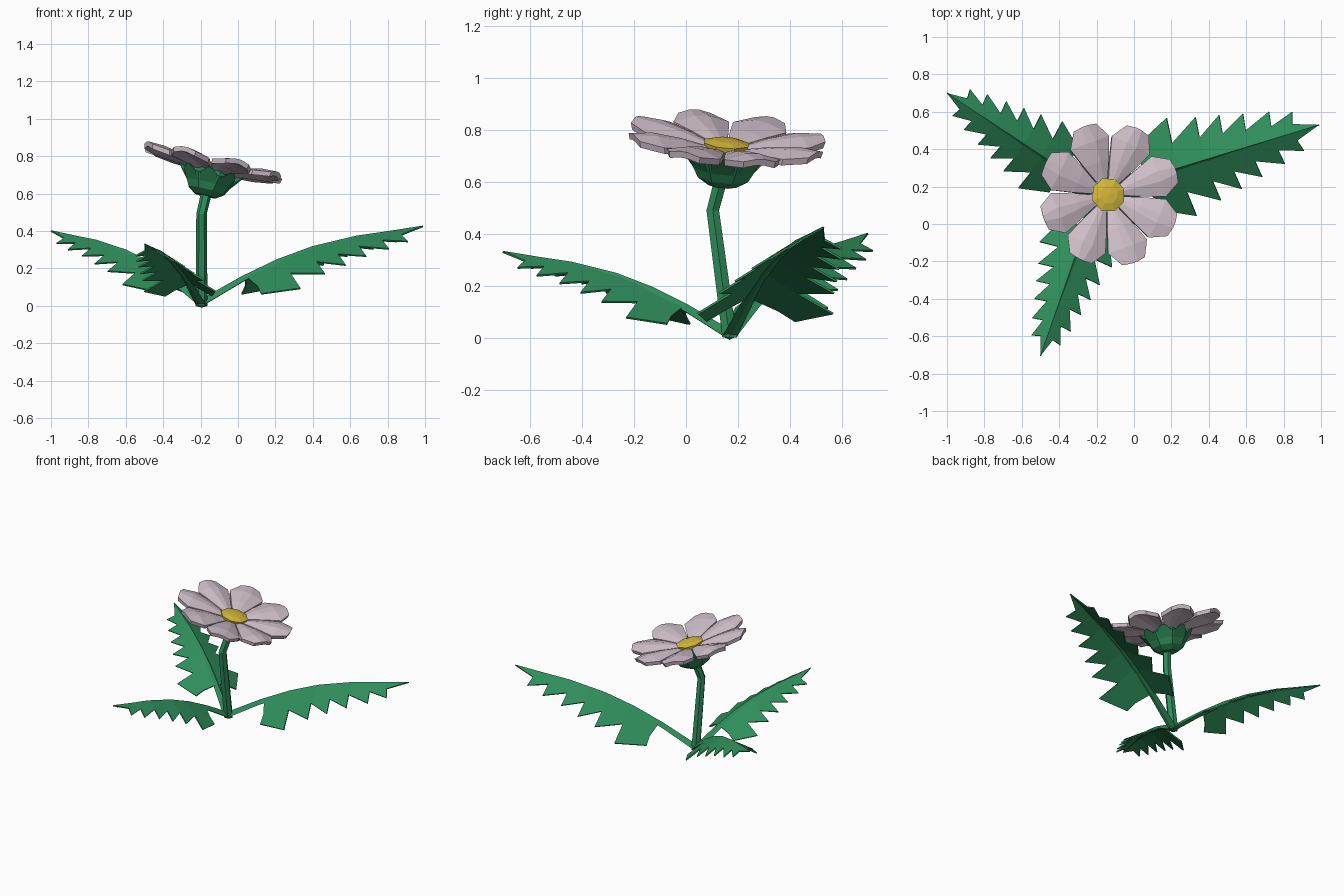
import bpy, bmesh, math
from mathutils import Vector, Matrix

if "Cube" in bpy.data.objects:
    bpy.data.objects.remove(bpy.data.objects["Cube"])


def material(name, rgb):
    m = bpy.data.materials.new(name)
    m.diffuse_color = (*rgb, 1)
    m.use_nodes = True
    m.node_tree.nodes["Principled BSDF"].inputs["Base Color"].default_value = m.diffuse_color
    return m


GREEN = material("leaf green", (0.028, 0.27, 0.105))
PINK = material("pale petal pink", (0.64, 0.53, 0.60))
YELLOW = material("pollen yellow", (0.68, 0.49, 0.045))


def finish(name, bm, mat, matrix=None):
    bmesh.ops.remove_doubles(bm, verts=bm.verts, dist=1e-5)
    bmesh.ops.recalc_face_normals(bm, faces=bm.faces)
    me = bpy.data.meshes.new(name)
    bm.to_mesh(me)
    bm.free()
    me.materials.append(mat)
    ob = bpy.data.objects.new(name, me)
    if matrix:
        ob.matrix_world = matrix
    bpy.context.collection.objects.link(ob)
    return ob


def loft(bm, rings):
    """Skin closed rings of equal point count and cap both ends."""
    vr = [[bm.verts.new(p) for p in r] for r in rings]
    n = len(vr[0])
    for a, b in zip(vr, vr[1:]):
        for i in range(n):
            j = (i + 1) % n
            bm.faces.new((a[i], a[j], b[j], b[i]))
    bm.faces.new(vr[0])
    bm.faces.new(vr[-1])


def circle(n, r, c, turn=0.0):
    return [Vector((c[0] + r * math.cos(turn + math.tau * i / n),
                    c[1] + r * math.sin(turn + math.tau * i / n), c[2])) for i in range(n)]


# Stem: bent hexagonal stalk
BASE = Vector((-0.195, 0.168, 0))
bm = bmesh.new()
loft(bm, [circle(6, 0.032, BASE), circle(6, 0.028, (-0.195, 0.103, 0.49)),
          circle(6, 0.03, (-0.165, 0.138, 0.62))])
finish("stem", bm, GREEN)

# Flower head frame, tilted toward +x and a little toward +y
normal = Vector((0.24, 0.09, 1)).normalized()
HEAD = Matrix.Translation((-0.14, 0.155, 0.738)) @ \
    Vector((0, 0, 1)).rotation_difference(normal).to_matrix().to_4x4()

# Calyx: cup with small pointed sepals on its rim
bm = bmesh.new()
t0 = math.radians(20)
loft(bm, [circle(8, r, (0, 0, z), t0) for r, z in
          ((0.06, -0.155), (0.105, -0.125), (0.15, -0.045), (0.10, -0.01))])
for i in range(8):
    a = t0 + math.tau * (i + 0.5) / 8

    def at(r, da, z):
        return Vector((r * math.cos(a + da), r * math.sin(a + da), z))
    loft(bm, [[at(0.118, -0.36, -0.095), at(0.118, 0.36, -0.095), at(0.10, 0, -0.08)],
              [at(0.158, -0.30, -0.045), at(0.158, 0.30, -0.045), at(0.13, 0, -0.03)],
              [at(0.178, -0.05, -0.012), at(0.178, 0.05, -0.012), at(0.165, 0, -0.008)]])
finish("calyx", bm, GREEN, HEAD)

# Petals: eight thick arched petals; (radius, half width, height, edge drop)
STATIONS = ((0.06, 0.022, -0.005, 0.004), (0.18, 0.072, 0.026, 0.016),
            (0.295, 0.114, 0.045, 0.024), (0.388, 0.066, 0.046, 0.012))
bm = bmesh.new()
for i in range(8):
    rot = Matrix.Rotation(math.radians(20 + 45 * i), 3, 'Z')
    rings = []
    for r, w, z, d in STATIONS:
        back = 0.008 if r > 0.35 else 0
        top = [(r - back, -w, z - d), (r, -w * 0.25, z), (r, w * 0.25, z), (r - back, w, z - d)]
        low = [(x - 0.006, y * 0.96, zz - 0.026) for x, y, zz in reversed(top)]
        rings.append([rot @ Vector(p) for p in top + low])
    loft(bm, rings)
finish("petals", bm, PINK, HEAD)

# Flower centre: low octagonal dome
bm = bmesh.new()
loft(bm, [circle(8, r, (0, 0, z), t0) for r, z in
          ((0.085, -0.02), (0.093, 0.012), (0.05, 0.024), (0.002, 0.028))])
finish("flower_centre", bm, YELLOW, HEAD)

# Leaves: arching midrib with drooping saw-toothed blades, in fractions of length
ARC = ((0, 0.05), (0.18, 0.34), (0.34, 0.56), (0.5, 0.73), (0.7, 0.87), (1, 1))
TIPS = ((0.38, 0.22), (0.50, 0.187), (0.60, 0.166), (0.70, 0.142), (0.81, 0.117), (0.905, 0.087))
VALLEYS = ((0.37, 0.108), (0.49, 0.096), (0.59, 0.083), (0.69, 0.068), (0.80, 0.052), (0.89, 0.036))
DROOP = 0.6


def arc(a):
    for (a0, z0), (a1, z1) in zip(ARC, ARC[1:]):
        if a <= a1:
            return z0 + (z1 - z0) * (a - a0) / (a1 - a0)
    return 1.0


def leaf(name, tip):
    span = Vector((tip[0] - BASE.x, tip[1] - BASE.y, 0))
    length = span.length
    along = span / length
    side = Vector((-along.y, along.x, 0))

    def point(a, p, dz=0.0):
        return BASE + along * a * length + side * p * length + \
            Vector((0, 0, arc(a) * tip[2] - DROOP * abs(p) * length + dz))

    # blade halves, mirrored about the rib
    bm = bmesh.new()
    for s in (1, -1):
        def face(*pts):
            vs = [bm.verts.new(point(a, p * s)) for a, p in pts]
            bm.faces.new(vs if s > 0 else vs[::-1])
        face((0.20, 0), (0.37, 0), VALLEYS[0], (0.225, 0.09))
        face((0.225, 0.09), VALLEYS[0], TIPS[0], (0.225, 0.145))
        for v0, v1, t in zip(VALLEYS, VALLEYS[1:], TIPS[1:]):
            face((v0[0], 0), (v1[0], 0), v1, v0)
            face(v0, v1, t)
        face((VALLEYS[-1][0], 0), (1, 0), VALLEYS[-1])
    ob = finish(name + "_blade", bm, GREEN)
    mod = ob.modifiers.new("thickness", 'SOLIDIFY')
    mod.thickness = 0.008
    mod.offset = 0

    # tapering diamond-section rib
    bm = bmesh.new()
    rings = []
    for a, _ in ARC:
        k = 1 - 0.9 * a
        w = 0.03 * k / length
        rings.append([point(a, w), point(a, 0, 0.016 * k),
                      point(a, -w), point(a, 0, -0.026 * k)])
    loft(bm, rings)
    finish(name + "_rib", bm, GREEN)


leaf("right_leaf", (0.99, 0.53, 0.425))
leaf("left_leaf", (-1.0, 0.70, 0.40))
leaf("front_leaf", (-0.50, -0.705, 0.33))
